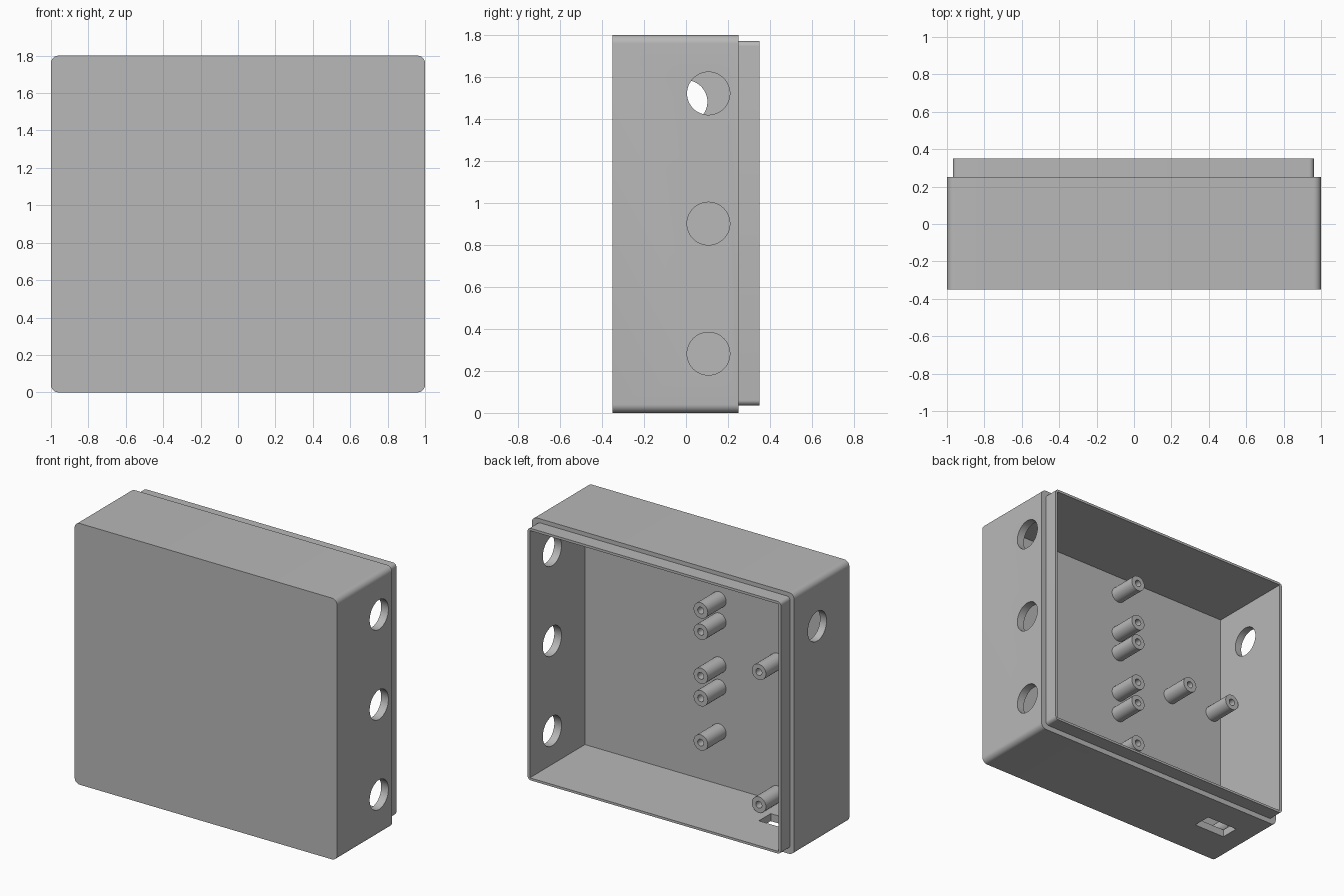
import bpy, bmesh, math
from mathutils import Matrix, Vector

cube = bpy.data.objects.get("Cube")
if cube:
    bpy.data.objects.remove(cube, do_unlink=True)

grey = bpy.data.materials.new("light_grey_plastic")
grey.use_nodes = True
colour = (0.48, 0.48, 0.48, 1)
grey.diffuse_color = colour
grey.node_tree.nodes["Principled BSDF"].inputs["Base Color"].default_value = colour


def make_object(name, bm):
    bmesh.ops.recalc_face_normals(bm, faces=bm.faces)
    mesh = bpy.data.meshes.new(name)
    bm.to_mesh(mesh)
    bm.free()
    mesh.materials.append(grey)
    obj = bpy.data.objects.new(name, mesh)
    bpy.context.collection.objects.link(obj)
    return obj


def box(name, low, high, radius=0):
    """Box between two corners; radius rounds the edges that run along y."""
    low, high = Vector(low), Vector(high)
    bm = bmesh.new()
    bmesh.ops.create_cube(bm, size=1)
    for v in bm.verts:
        v.co = [(a + b) / 2 + c * (b - a) for a, b, c in zip(low, high, v.co)]
    if radius:
        edges = [e for e in bm.edges
                 if abs(e.verts[0].co.y - e.verts[1].co.y) > 0.01]
        bmesh.ops.bevel(bm, geom=edges, offset=radius, segments=8,
                        profile=0.5, affect='EDGES')
    return make_object(name, bm)


def side_hole(name, x, y, z, radius=0.102):
    bm = bmesh.new()
    bmesh.ops.create_cone(
        bm, cap_ends=True, segments=48, radius1=radius, radius2=radius, depth=0.3,
        matrix=Matrix.Translation((x, y, z)) @ Matrix.Rotation(math.pi / 2, 4, 'Y'))
    return make_object(name, bm)


def select_only(obj):
    bpy.ops.object.select_all(action='DESELECT')
    obj.select_set(True)
    bpy.context.view_layer.objects.active = obj


def combine(target, tool, operation):
    mod = target.modifiers.new(operation.lower(), 'BOOLEAN')
    mod.operation, mod.object, mod.solver = operation, tool, 'EXACT'
    select_only(target)
    bpy.ops.object.modifier_apply(modifier=mod.name)
    bpy.data.objects.remove(tool, do_unlink=True)


# Enclosure shell with a stepped rim around the open back
shell = box("enclosure_shell", (-1, -0.35, 0), (1, 0.25, 1.8), 0.04)
rim = box("rim", (-0.968, 0.1, 0.036), (0.962, 0.35, 1.772), 0.025)
combine(shell, rim, 'UNION')

# Hollow interior, cable holes and connector slot
cutters = [box("cavity", (-0.95, -0.25, 0.052), (0.945, 0.6, 1.755))]
cutters += [side_hole("cable_hole", 1, 0.107, z) for z in (0.282, 0.902, 1.522)]
cutters.append(side_hole("power_hole", -1, 0, 1.483))
cutters.append(box("connector_slot", (-0.83, -0.08, -0.1), (-0.59, 0.05, 0.15)))
for cutter in cutters:
    combine(shell, cutter, 'DIFFERENCE')
select_only(shell)
bpy.ops.object.shade_smooth_by_angle(angle=math.radians(30))

# Hollow-ended mounting post, turned around the y axis
profile = [(0, -0.2), (0.023, -0.2), (0.023, -0.05),
           (0.054, -0.05), (0.054, -0.26), (0, -0.26)]
bm = bmesh.new()
verts = [bm.verts.new((r, y, 0)) for r, y in profile]
edges = [bm.edges.new(pair) for pair in zip(verts, verts[1:])]
bmesh.ops.spin(bm, geom=verts + edges, cent=(0, 0, 0), axis=(0, 1, 0),
               angle=math.tau, steps=28)
bmesh.ops.remove_doubles(bm, verts=bm.verts, dist=0.0005)
first_post = make_object("mounting_post", bm)
select_only(first_post)
bpy.ops.object.shade_smooth_by_angle(angle=math.radians(30))

# Central column of posts, plus a rectangle of four for the second board
places = [(-0.077, z) for z in (1.62, 1.325, 1.178, 0.875, 0.72, 0.415)]
places += [(x, z) for x in (-0.52, -0.878) for z in (1.02, 0.106)]
first_post.location = (places[0][0], 0, places[0][1])
for x, z in places[1:]:
    post = first_post.copy()
    post.location = (x, 0, z)
    bpy.context.collection.objects.link(post)
